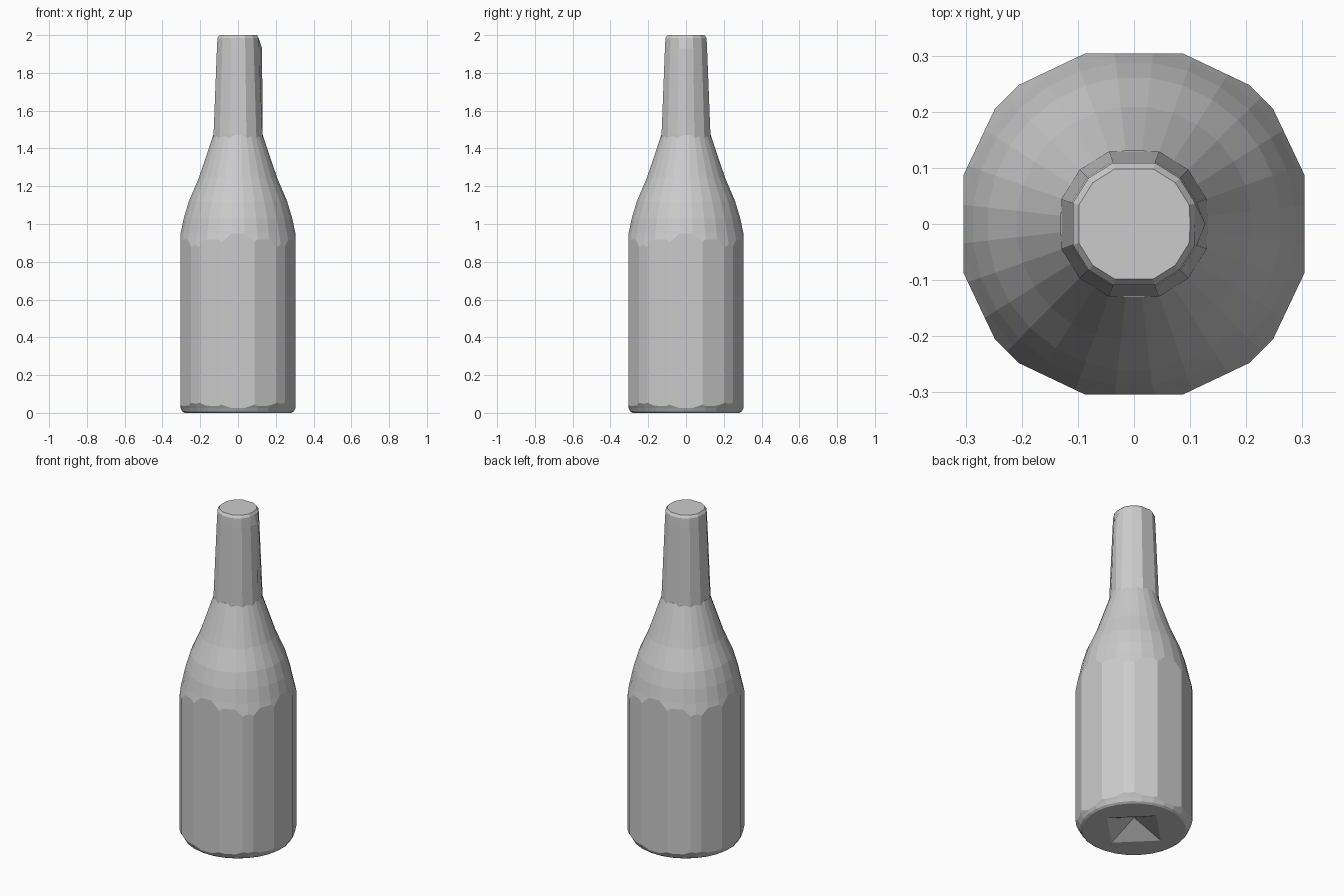
import bpy, bmesh
from math import cos, sin, radians, hypot, pi

cube = bpy.data.objects.get("Cube")
if cube:
    bpy.data.objects.remove(cube, do_unlink=True)

glass = bpy.data.materials.new("grey_glass")
glass.use_nodes = True
GREY = (0.6, 0.6, 0.6, 1)
glass.diffuse_color = GREY
glass.node_tree.nodes["Principled BSDF"].inputs["Base Color"].default_value = GREY


def loft(name, rings):
    """Skin a closed solid through equal-length rings of points."""
    bm = bmesh.new()
    loops = [[bm.verts.new(p) for p in ring] for ring in rings]
    for a, b in zip(loops, loops[1:]):
        for i in range(len(a)):
            j = (i + 1) % len(a)
            bm.faces.new((a[i], a[j], b[j], b[i]))
    bm.faces.new(loops[0][::-1])
    bm.faces.new(loops[-1])
    mesh = bpy.data.meshes.new(name)
    bm.to_mesh(mesh)
    bm.free()
    mesh.materials.append(glass)
    obj = bpy.data.objects.new(name, mesh)
    bpy.context.collection.objects.link(obj)
    return obj


def circle(r, z, n, turn=0):
    return [(r * cos(2 * pi * i / n + turn), r * sin(2 * pi * i / n + turn), z)
            for i in range(n)]


def combine(obj, tool, operation):
    """Apply a boolean and discard the tool."""
    mod = obj.modifiers.new("boolean", 'BOOLEAN')
    mod.operation, mod.object, mod.solver = operation, tool, 'EXACT'
    bpy.context.view_layer.objects.active = obj
    bpy.ops.object.modifier_apply(modifier=mod.name)
    bpy.data.objects.remove(tool, do_unlink=True)


# Round envelope: rolled base edge, domed shoulder, cone below the neck
profile = [(.285, 0), (.297, .008), (.306, .025), (.328, .06), (.328, .86),
           (.306, .95), (.289, 1.03), (.262, 1.12), (.21, 1.24), (.132, 1.47)]
bottle = loft("bottle", [circle(r, z, 28, pi / 28) for r, z in profile])

# Faceted body: the prism trims the envelope, leaving scalloped edges
quarter = [(.304, .087), (.248, .205), (.205, .248), (.087, .304)]
section = []
for x, y in quarter * 1:
    section.append((x, y))
for turn in range(3):
    section += [(-y, x) for x, y in section[-4:]]
prism = loft("body_facets", [[(x, y, z) for x, y in section] for z in (-.1, 1.6)])
combine(bottle, prism, 'INTERSECT')

# Tapered neck with a bevelled lip and one upright ridge on its left side
angles = [0] + [q * 90 + a for q in range(4) for a in (19, 45, 71)]


def neck_ring(r, z, ridge):
    return [((ridge if a == 0 else r) * cos(radians(a)),
             (ridge if a == 0 else r) * sin(radians(a)), z) for a in angles]


neck = loft("neck", [neck_ring(.137, 1.45, .131), neck_ring(.137, 1.47, .131),
                     neck_ring(.118, 1.93, .127), neck_ring(.115, 1.985, .108),
                     neck_ring(.104, 2, .1)])
combine(bottle, neck, 'UNION')

# Four-sided punt in the underside
punt = loft("punt", [circle(.205, -.005, 4), circle(.001, .075, 4)])
combine(bottle, punt, 'DIFFERENCE')
